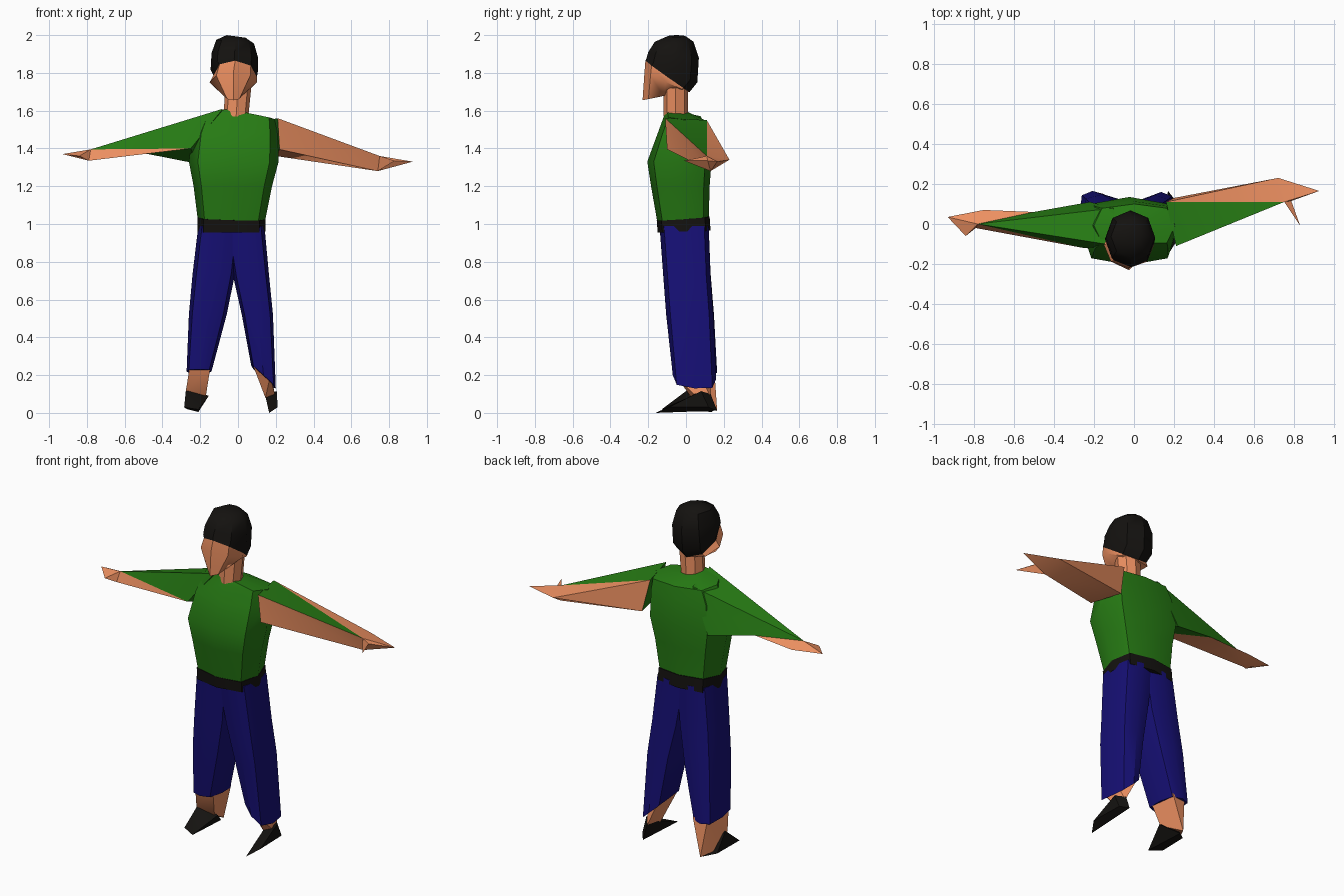
import bpy, bmesh, math


def material(name, r, g, b):
    m = bpy.data.materials.new(name)
    m.diffuse_color = (r, g, b, 1)
    return m


SKIN = material("skin", 0.85, 0.28, 0.12)
GREEN = material("green", 0.02, 0.20, 0.007)
BLUE = material("blue", 0.008, 0.005, 0.18)
BLACK = material("black", 0.007, 0.006, 0.005)


def finish(name, bm, mats):
    bmesh.ops.recalc_face_normals(bm, faces=bm.faces)
    me = bpy.data.meshes.new(name)
    bm.to_mesh(me)
    bm.free()
    for m in mats:
        me.materials.append(m)
    for p in me.polygons:
        p.use_smooth = True
    me.set_sharp_from_angle(angle=math.radians(40))
    bpy.context.collection.objects.link(bpy.data.objects.new(name, me))


def loft(name, rings, mat, k=0.72):
    """Eight-sided rings (x0, x1, y0, y1, z front, z back, x tilt); k is the corner fullness."""
    bm = bmesh.new()
    loops = []
    unit = [(0, -1), (k, -k), (1, 0), (k, k), (0, 1), (-k, k), (-1, 0), (-k, -k)]
    for x0, x1, y0, y1, zf, zb, tilt in rings:
        loops.append([bm.verts.new(((x0 + x1) / 2 + u * (x1 - x0) / 2,
                                    (y0 + y1) / 2 + v * (y1 - y0) / 2,
                                    (zf + zb) / 2 + v * (zb - zf) / 2 + u * tilt))
                      for u, v in unit])
    for a, b in zip(loops, loops[1:]):
        for i in range(8):
            j = (i + 1) % 8
            bm.faces.new((a[i], a[j], b[j], b[i]))
    bm.faces.new(loops[0])
    bm.faces.new(loops[-1])
    finish(name, bm, [mat])


def hull(name, points, mat):
    bm = bmesh.new()
    for p in points:
        bm.verts.new(p)
    res = bmesh.ops.convex_hull(bm, input=bm.verts)
    inside = [v for v in res["geom_interior"] if isinstance(v, bmesh.types.BMVert)]
    bmesh.ops.delete(bm, geom=inside, context='VERTS')
    finish(name, bm, [mat])


def arm(name, points, sleeve, skin):
    """Faces are strings of point digits; sleeve faces are green, the others bare."""
    bm = bmesh.new()
    vs = [bm.verts.new(p) for p in points]
    for index, group in enumerate((sleeve, skin)):
        for f in group.split():
            bm.faces.new([vs[int(c)] for c in f]).material_index = index
    finish(name, bm, [GREEN, SKIN])


# Head: hair cap, face and neck
hem = (-0.13, 0.10, -0.215, 0.02, 1.865, 1.70, -0.005)
loft("hair", [hem,
              (-0.145, 0.105, -0.21, 0.06, 1.875, 1.75, -0.005),
              (-0.14, 0.105, -0.20, 0.068, 1.91, 1.88, -0.01),
              (-0.115, 0.085, -0.165, 0.04, 1.965, 1.965, -0.01),
              (-0.06, 0.04, -0.10, 0.00, 1.993, 1.993, -0.007)], BLACK)
loft("face", [hem,
              (-0.15, 0.10, -0.22, 0.01, 1.80, 1.70, 0.0),
              (-0.07, 0.02, -0.23, -0.01, 1.655, 1.70, 0.0)], SKIN)
loft("neck", [(-0.075, 0.055, -0.12, 0.01, 1.57, 1.57, 0),
              (-0.07, 0.07, -0.12, 0.01, 1.72, 1.72, 0)], SKIN)

# Shirt and belt
loft("shirt", [(-0.21, 0.14, -0.15, 0.12, 1.00, 1.00, 0),
               (-0.235, 0.18, -0.185, 0.125, 1.20, 1.20, 0),
               (-0.26, 0.215, -0.205, 0.135, 1.33, 1.33, 0),
               (-0.24, 0.215, -0.15, 0.115, 1.48, 1.48, 0),
               (-0.20, 0.205, -0.115, 0.10, 1.575, 1.55, -0.01),
               (-0.08, 0.05, -0.11, 0.01, 1.60, 1.59, -0.01)], GREEN, 0.8)
loft("belt", [(-0.215, 0.145, -0.15, 0.13, 0.955, 0.965, 0),
              (-0.215, 0.145, -0.155, 0.125, 1.02, 1.04, -0.005)], BLACK, 0.82)

# Arms: shoulder ring 0-3, wrist 4-6, fingertip 7, thumb 8, extra point 9
arm("arm_left_side",
    [(-0.08, -0.11, 1.61), (-0.10, 0.08, 1.57), (-0.22, 0.11, 1.32), (-0.25, -0.12, 1.40),
     (-0.78, 0.0, 1.395), (-0.75, 0.07, 1.36), (-0.79, -0.02, 1.335),
     (-0.93, 0.035, 1.37), (-0.84, -0.06, 1.36), (-0.50, 0.06, 1.375)],
    "034 041 149 192 329 0123",
    "459 369 956 364 457 567 687 847 648")
arm("arm_right_side",
    [(0.21, -0.11, 1.56), (0.16, 0.11, 1.55), (0.20, 0.13, 1.36), (0.22, -0.10, 1.395),
     (0.75, 0.11, 1.36), (0.72, 0.23, 1.34), (0.74, 0.13, 1.28),
     (0.925, 0.165, 1.33), (0.83, -0.01, 1.335), (0.785, 0.115, 1.335)],
    "014 0123",
    "046 063 154 125 265 236 457 567 479 697 468 498 698")

# Trouser legs
loft("trouser_leg_left_side", [(-0.21, 0.01, -0.14, 0.12, 0.99, 0.99, 0),
                               (-0.24, -0.015, -0.12, 0.13, 0.74, 0.74, 0),
                               (-0.26, -0.06, -0.105, 0.148, 0.52, 0.52, 0),
                               (-0.272, -0.14, -0.07, 0.165, 0.23, 0.21, 0.0)], BLUE, 0.82)
loft("trouser_leg_right_side", [(-0.07, 0.14, -0.14, 0.12, 0.99, 0.99, 0),
                                (-0.025, 0.165, -0.12, 0.13, 0.72, 0.72, 0),
                                (0.02, 0.185, -0.105, 0.145, 0.52, 0.52, 0),
                                (0.07, 0.20, -0.07, 0.16, 0.20, 0.18, -0.06)], BLUE, 0.82)

# Ankles
hull("ankle_left_side", [(-0.255, -0.04, 0.25), (-0.145, -0.03, 0.25), (-0.24, 0.14, 0.23),
                         (-0.15, 0.15, 0.23), (-0.275, 0.0, 0.12), (-0.17, 0.02, 0.09),
                         (-0.21, 0.165, 0.01), (-0.25, 0.10, 0.03)], SKIN)
hull("ankle_right_side", [(0.08, -0.03, 0.25), (0.17, -0.05, 0.19), (0.185, 0.10, 0.15),
                          (0.10, 0.14, 0.22), (0.145, 0.03, 0.08), (0.195, 0.04, 0.10),
                          (0.17, 0.13, 0.08)], SKIN)

# Shoes
hull("shoe_left_side", [(-0.21, -0.13, 0.018), (-0.285, -0.10, 0.03), (-0.275, 0.02, 0.13),
                        (-0.155, 0.03, 0.09), (-0.21, 0.14, 0.005), (-0.27, 0.09, 0.02)], BLACK)
hull("shoe_right_side", [(0.165, -0.16, 0.0), (0.21, -0.09, 0.03), (0.205, 0.08, 0.115),
                         (0.145, 0.05, 0.09), (0.17, 0.165, 0.012), (0.205, 0.12, 0.03),
                         (0.165, 0.13, 0.10)], BLACK)
